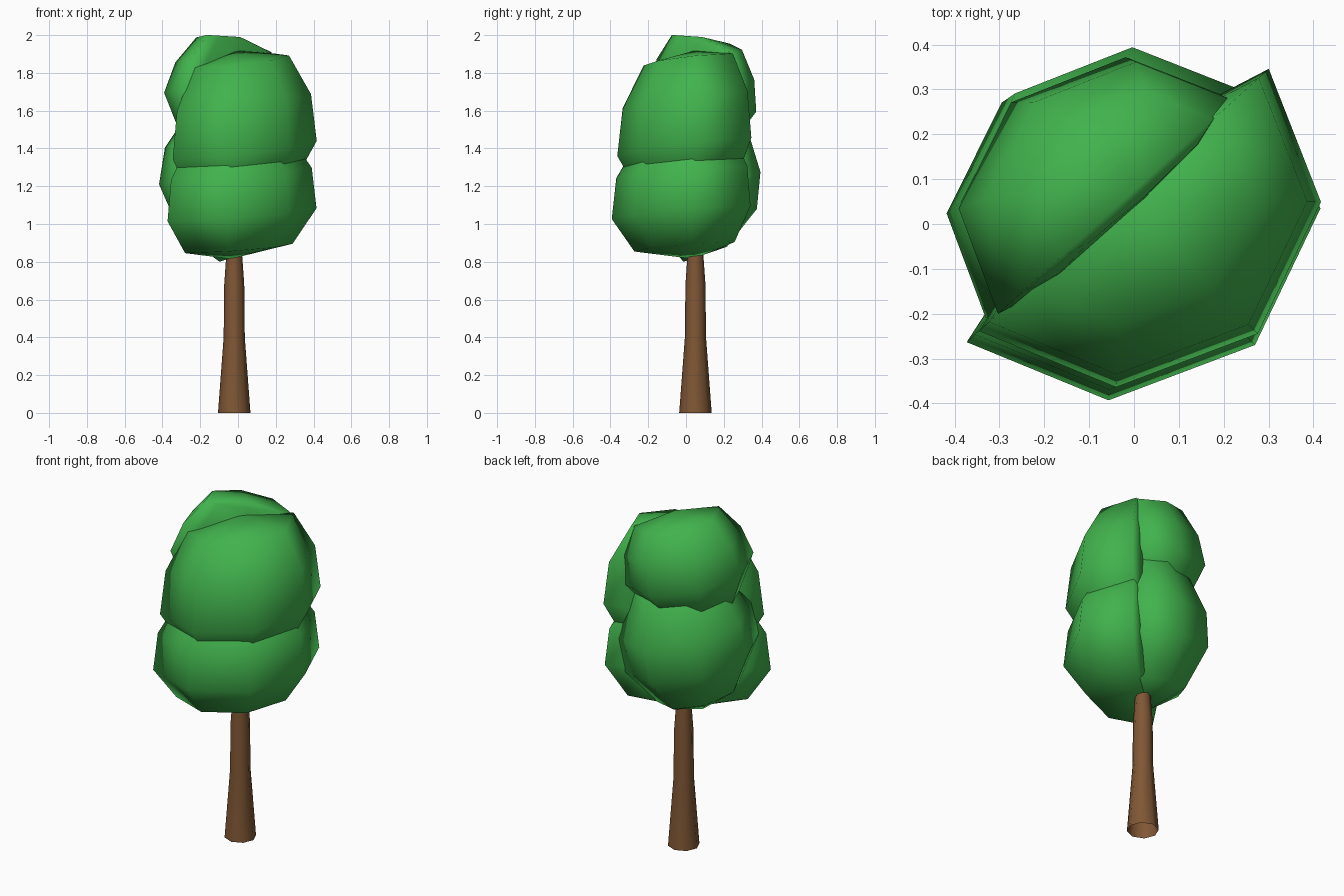
import bpy, bmesh, math

if "Cube" in bpy.data.objects:
    bpy.data.objects.remove(bpy.data.objects["Cube"])


def material(name, col):
    m = bpy.data.materials.new(name)
    m.diffuse_color = (*col, 1)
    m.use_nodes = True
    m.node_tree.nodes["Principled BSDF"].inputs["Base Color"].default_value = m.diffuse_color
    return m


green = material("leaf_green", (0.053, 0.45, 0.074))
brown = material("bark_brown", (0.215, 0.095, 0.035))


def finish(name, bm, mat):
    me = bpy.data.meshes.new(name)
    bm.to_mesh(me)
    bm.free()
    me.materials.append(mat)
    for p in me.polygons:
        p.use_smooth = True
    ob = bpy.data.objects.new(name, me)
    bpy.context.collection.objects.link(ob)


def place(u, v, z):
    """u points to the front right, v to the back right; the seam is slightly turned."""
    u += 0.05 * v
    return ((u + v) * math.sqrt(0.5), (v - u) * math.sqrt(0.5), z)


def leaf_ball(name, side, profile, tilt, lean=0, mid=0, shift=0, depth=.97, back=.11):
    """Upright eight-sided ball, nearly flat on its inner side; profile is (z, radius)."""
    bm = bmesh.new()
    rows = []
    for z, r in profile:
        row = []
        for k in range(8 if r else 1):
            a = k * math.pi / 4
            v, u = r * math.sin(a), r * math.cos(a)
            u *= depth if u > 0 else back
            row.append(bm.verts.new(place(-.055 + side * u,
                                          v + shift + lean * (z - mid), z + tilt * v)))
        rows.append(row)
    for a, b in zip(rows, rows[1:]):
        for k in range(8):
            j = (k + 1) % 8
            if len(a) == 1:
                bm.faces.new((a[0], b[j], b[k]))
            elif len(b) == 1:
                bm.faces.new((a[k], a[j], b[0]))
            else:
                bm.faces.new((a[k], a[j], b[j], b[k]))
    bmesh.ops.recalc_face_normals(bm, faces=bm.faces)
    finish(name, bm, green)


# Foliage: two stacked balls on each side of a diagonal seam
leaf_ball("lower_front_foliage", 1,
          [(.815, 0), (.875, .325), (1.055, .45), (1.27, .425), (1.48, .29), (1.53, 0)],
          .09)
leaf_ball("upper_front_foliage", 1,
          [(1.14, 0), (1.20, .32), (1.40, .435), (1.65, .405), (1.865, .29), (1.92, 0)],
          .13, shift=.022)
leaf_ball("lower_back_foliage", -1,
          [(.80, 0), (.92, .23), (1.145, .37), (1.34, .365), (1.62, .23), (1.68, 0)],
          -.25, lean=.18, mid=1.24, depth=.93)
leaf_ball("upper_back_foliage", -1,
          [(1.38, 0), (1.43, .23), (1.645, .355), (1.81, .32), (1.955, .23), (1.99, 0)],
          -.2, lean=.2, mid=1.65, depth=.93)

# Trunk: open tapered eight-sided column
bm = bmesh.new()
rows = [[bm.verts.new((-.02 + r * math.cos(k * math.pi / 4),
                       .05 + r * math.sin(k * math.pi / 4), z)) for k in range(8)]
        for z, r in ((0, .086), (.4, .056), (.68, .053), (.85, .041), (1.0, .035))]
for a, b in zip(rows, rows[1:]):
    for k in range(8):
        j = (k + 1) % 8
        bm.faces.new((a[k], a[j], b[j], b[k]))
finish("trunk", bm, brown)
